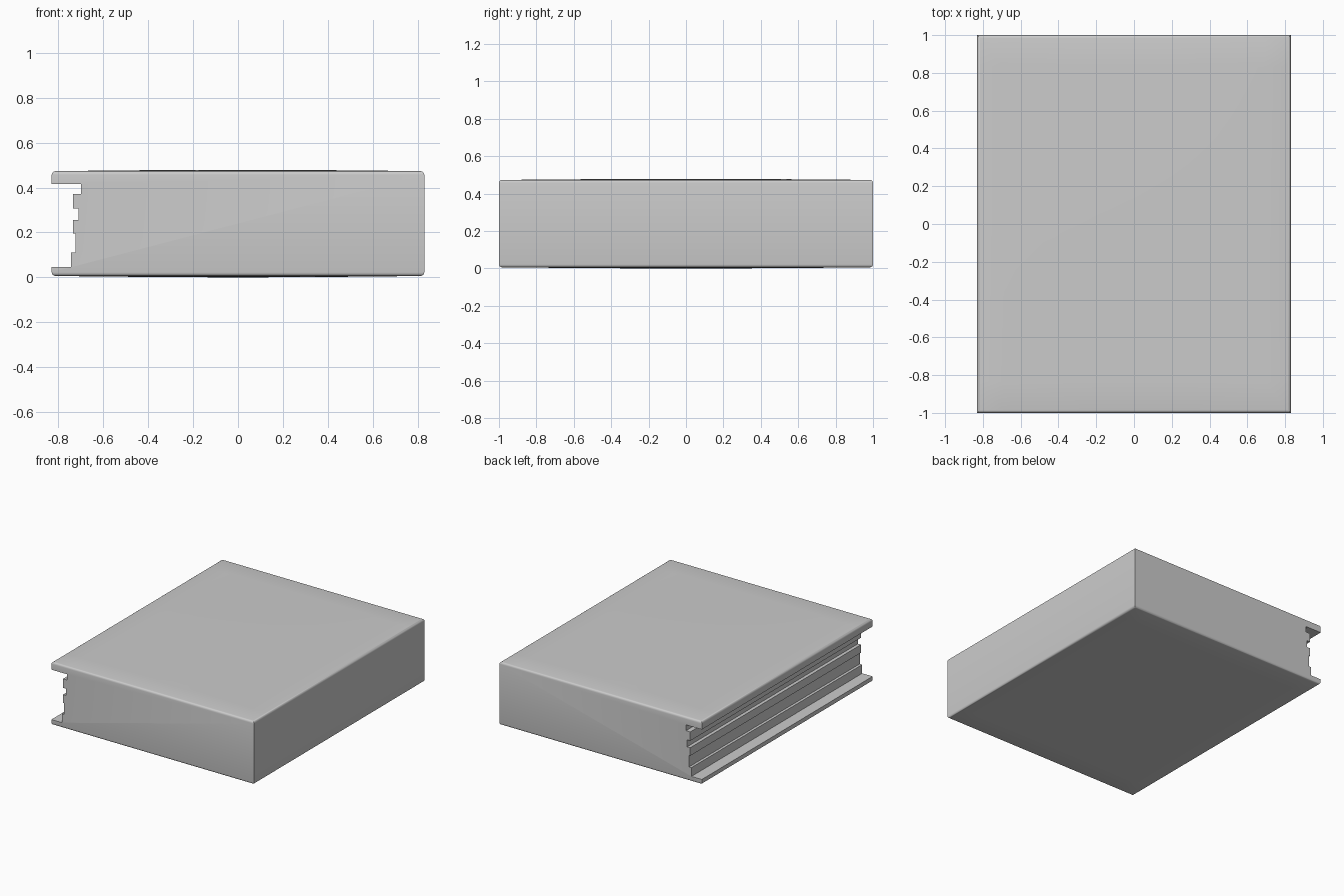
import bpy, bmesh, math

if "Cube" in bpy.data.objects:
    bpy.data.objects.remove(bpy.data.objects["Cube"])

HX, HY = 0.83, 1.0
Z0, Z1 = 0.006, 0.473

# Cross-section: flat block with a stepped, grooved left side
profile = [
    (HX, Z0), (HX, Z1), (-HX, Z1), (-HX, 0.415),
    (-0.70, 0.415), (-0.70, 0.372), (-0.735, 0.372), (-0.735, 0.306),
    (-0.71, 0.306), (-0.71, 0.255), (-0.735, 0.255), (-0.735, 0.195),
    (-0.725, 0.195), (-0.725, 0.11), (-0.745, 0.11), (-0.745, 0.045),
    (-HX, 0.045), (-HX, Z0),
]

bm = bmesh.new()
section = bm.faces.new([bm.verts.new((x, -HY, z)) for x, z in profile])
out = bmesh.ops.extrude_face_region(bm, geom=[section])
bmesh.ops.translate(bm, vec=(0, 2 * HY, 0),
                    verts=[v for v in out["geom"] if isinstance(v, bmesh.types.BMVert)])
bmesh.ops.recalc_face_normals(bm, faces=bm.faces)


def broad_faces():
    return [f for f in bm.faces if abs(f.normal.z) > 0.999 and f.calc_area() > 2]


# Rounded rims around the top and bottom
rims = list({e for f in broad_faces() for e in f.edges})
bmesh.ops.bevel(bm, geom=rims, offset=0.016, offset_type='OFFSET',
                segments=4, profile=0.5, affect='EDGES')
bm.normal_update()

# Divide the two broad faces and give each a very shallow crown
panels = broad_faces()
for axis, half in ((0, HX), (1, HY)):
    for i in range(1, 12):
        co, no = [0, 0, 0], [0, 0, 0]
        co[axis], no[axis] = half * (i / 6 - 1), 1
        bm.normal_update()
        flat = [f for f in bm.faces if abs(f.normal.z) > 0.999
                and (abs(f.calc_center_median().z - Z0) < 1e-4
                     or abs(f.calc_center_median().z - Z1) < 1e-4)]
        geom = set(flat)
        for f in flat:
            geom.update(f.edges)
            geom.update(f.verts)
        bmesh.ops.bisect_plane(bm, geom=list(geom), plane_co=co, plane_no=no)
for v in bm.verts:
    x, y, z = v.co
    if abs(x) < HX - 0.03 and abs(y) < HY - 0.03:
        crown = 0.006 * math.cos(x / HX * math.pi / 2) * math.cos(y / HY * math.pi / 2)
        if abs(z - Z1) < 1e-4:
            v.co.z += crown
        elif abs(z - Z0) < 1e-4:
            v.co.z -= crown
bmesh.ops.recalc_face_normals(bm, faces=bm.faces)

mesh = bpy.data.meshes.new("grooved_block")
bm.to_mesh(mesh)
bm.free()
block = bpy.data.objects.new("grooved_block", mesh)
bpy.context.collection.objects.link(block)
bpy.context.view_layer.objects.active = block
block.select_set(True)
bpy.ops.object.shade_smooth_by_angle(angle=math.radians(35))
